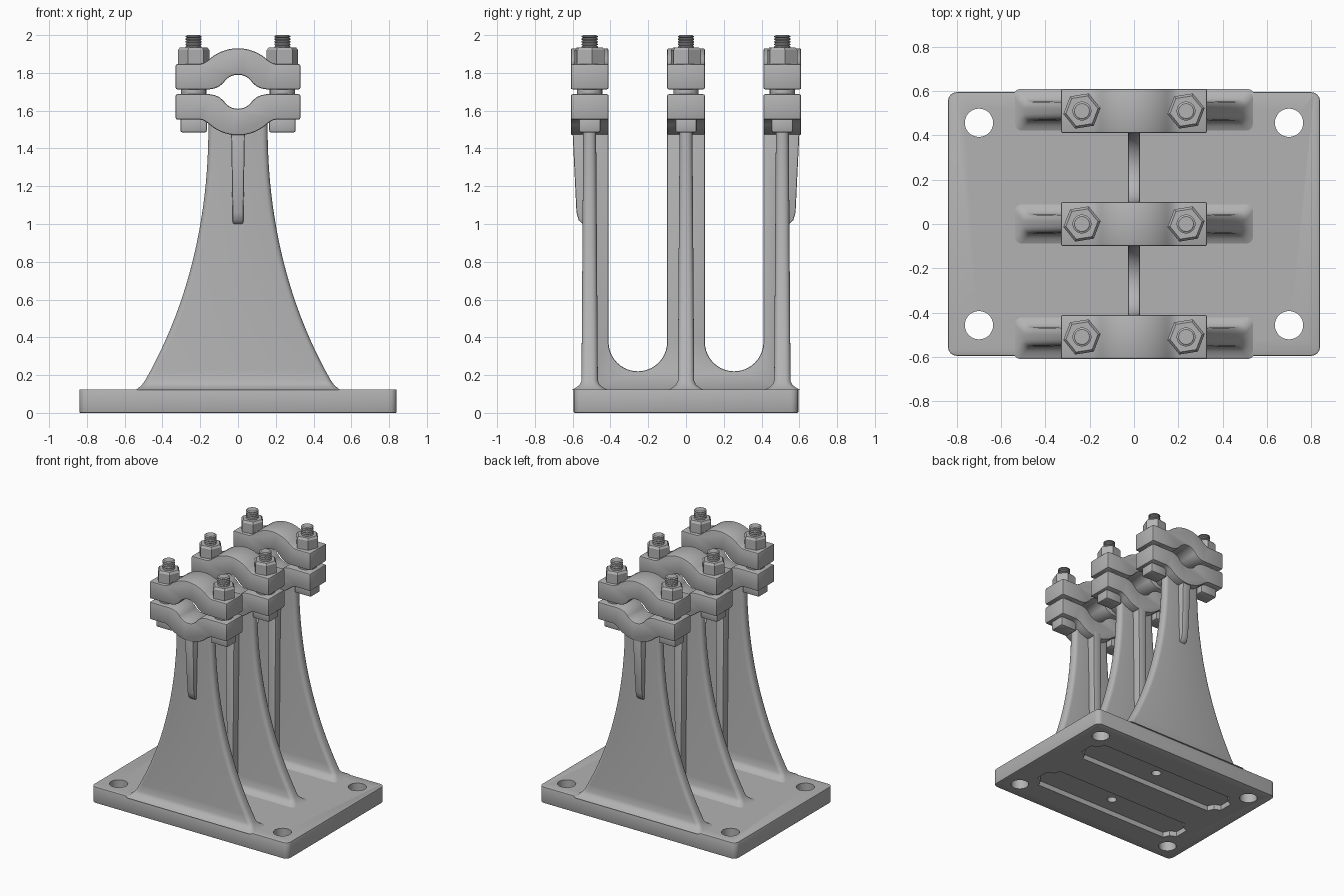
import bpy, bmesh
from math import sin, cos, pi, radians
from mathutils import Matrix

cube = bpy.data.objects.get("Cube")
if cube:
    bpy.data.objects.remove(cube, do_unlink=True)

grey = bpy.data.materials.new("cast grey")
grey.use_nodes = True
COLOUR = (0.45, 0.45, 0.45, 1)
grey.diffuse_color = COLOUR
grey.node_tree.nodes["Principled BSDF"].inputs["Base Color"].default_value = COLOUR


def arc(cx, cy, r, a0, a1, n):
    """Points along an arc, angles in degrees."""
    angles = [radians(a0 + (a1 - a0) * i / n) for i in range(n + 1)]
    return [(cx + r * cos(a), cy + r * sin(a)) for a in angles]


def finish(name, bm, bevel=0, segments=2):
    bmesh.ops.recalc_face_normals(bm, faces=bm.faces)
    mesh = bpy.data.meshes.new(name)
    bm.to_mesh(mesh)
    bm.free()
    mesh.materials.append(grey)
    obj = bpy.data.objects.new(name, mesh)
    bpy.context.collection.objects.link(obj)
    bpy.ops.object.select_all(action='DESELECT')
    obj.select_set(True)
    bpy.context.view_layer.objects.active = obj
    if bevel:
        mod = obj.modifiers.new("soft edges", 'BEVEL')
        mod.width, mod.segments = bevel, segments
        mod.limit_method, mod.angle_limit = 'ANGLE', radians(40)
        bpy.ops.object.modifier_apply(modifier=mod.name)
    bpy.ops.object.shade_smooth_by_angle(angle=radians(32))
    return obj


def prism(points, low, high, place):
    """Extrude a 2D outline; place maps (u, v, depth) to a position."""
    bm = bmesh.new()
    face = bm.faces.new([bm.verts.new(place(u, v, low)) for u, v in points])
    top = bmesh.ops.extrude_face_region(bm, geom=[face])["geom"]
    shift = [b - a for a, b in zip(place(0, 0, low), place(0, 0, high))]
    bmesh.ops.translate(bm, vec=shift, verts=[v for v in top if isinstance(v, bmesh.types.BMVert)])
    return bm


def loft(rings):
    bm = bmesh.new()
    rows = [[bm.verts.new(p) for p in ring] for ring in rings]
    n = len(rows[0])
    for a, b in zip(rows, rows[1:]):
        for i in range(n):
            bm.faces.new((a[i], a[(i + 1) % n], b[(i + 1) % n], b[i]))
    bm.faces.new(rows[0])
    bm.faces.new(rows[-1])
    return bm


def rounded_rect(w, d, r, n=4):
    corners = [(w - r, d - r), (r - w, d - r), (r - w, r - d), (w - r, r - d)]
    return [p for i, (x, y) in enumerate(corners) for p in arc(x, y, r, 90 * i, 90 * i + 90, n)]


def flat(u, v, d):
    return (u, v, d)


def circle(x, y, r, n=32):
    return arc(x, y, r, 0, 360, n)[:-1]


# Base plate with mounting holes and pockets underneath
base = finish("base_plate", prism(rounded_rect(0.84, 0.595, 0.04), 0, 0.125, flat), 0.006)
cutters = []
for sy in (-1, 1):
    for sx in (-1, 1):
        cutters.append(prism(circle(sx * 0.7, sy * 0.457, 0.064), -0.1, 0.3, flat))
    L, W, C = 0.66, 0.125, 0.07
    corner = [(L, W - C), (L - C * 0.7, W - C * 0.7), (L - C, W)]
    outline = []
    for mx, my in ((1, 1), (-1, 1), (-1, -1), (1, -1)):
        quarter = [(mx * x, sy * 0.25 + my * y) for x, y in corner]
        outline += quarter if mx * my > 0 else quarter[::-1]
    cutters.append(prism(outline, -0.1, 0.04, flat))
    cutters.append(prism(circle(0, sy * 0.25, 0.035, 20), -0.1, 0.08, flat))
for bm in cutters:
    cutter = finish("cutter", bm)
    cutter.hide_render = True
    mod = base.modifiers.new("cut", 'BOOLEAN')
    mod.operation, mod.object, mod.solver = 'DIFFERENCE', cutter, 'EXACT'
    bpy.context.view_layer.objects.active = base
    bpy.ops.object.modifier_apply(modifier=mod.name)
    bpy.data.objects.remove(cutter, do_unlink=True)
bpy.ops.object.select_all(action='DESELECT')
base.select_set(True)
bpy.ops.object.shade_smooth_by_angle(angle=radians(32))


# Flared upright with a fillet where it meets the plate
def upright(name, y):
    rings = []
    heights = [0.12, 0.125, 0.13, 0.138, 0.15, 0.17] + [0.17 + 1.39 * i / 24 for i in range(1, 25)]
    for z in heights:
        d = max(0, 1.5 - z)
        fillet = 0.045 * max(0, 1 - (z - 0.125) / 0.045) ** 2
        w = 0.157 + 0.165 * d ** 2 + 0.014 * d ** 4 + fillet * 0.4
        t = 0.034 + 0.007 * d + fillet
        rings.append([(px, y + py, z) for px, py in rounded_rect(w, t, 0.03)])
    finish(name, loft(rings))


# Clamp half: flat ears, domed middle, flared bore
def clamp_half(name, y, side):
    half = arc(0, 0, 0.09, 90, 32, 10)
    half += [(0.098, 0.029), (0.122, 0.018), (0.15, 0.013), (0.33, 0.013), (0.33, 0.147),
             (0.205, 0.147), (0.188, 0.15), (0.172, 0.158)]
    half += arc(0, 0, 0.23, 47, 90, 10)
    outline = half + [(-u, v) for u, v in half[-2:0:-1]]
    bm = prism(outline, y - 0.1, y + 0.1, lambda u, v, d: (u, d, 1.7 + side * v))
    finish(name, bm, 0.009)


def cylinder(name, x, y, z0, z1, r, n=24, turn=0, bevel=0.004):
    points = [(x + r * cos(turn + 2 * pi * i / n), y + r * sin(turn + 2 * pi * i / n)) for i in range(n)]
    finish(name, prism(points, z0, z1, flat), bevel)


def bolt(tag, x, y):
    # Rectangular head below, spacer in the gap
    bm = bmesh.new()
    size = Matrix.Diagonal((0.14, 0.114, 0.08, 1))
    bmesh.ops.create_cube(bm, size=1, matrix=Matrix.Translation((x, y, 1.525)) @ size)
    finish("bolt_head_" + tag, bm, 0.01)
    cylinder("spacer_" + tag, x, y, 1.68, 1.72, 0.067)
    # Hexagonal nut with a chamfered top
    rings = []
    for z, r in ((1.842, 0.085), (1.92, 0.085), (1.935, 0.073)):
        rings.append([(x + r * cos(a), y + r * sin(a), z)
                      for a in [radians(9) + pi * i / 3 for i in range(6)]])
    finish("nut_" + tag, loft(rings))
    # Threaded end
    rows = [(1.9, 0.036)]
    for i in range(5):
        z = 1.93 + i * 0.014
        rows += [(z, 0.036), (z + 0.004, 0.043), (z + 0.009, 0.043)]
    rows += [(1.997, 0.037), (2.0, 0.034)]
    finish("threaded_end_" + tag,
           loft([[(px, py, z) for px, py in circle(x, y, r, 20)] for z, r in rows]))


for place, y in (("front", -0.51), ("middle", 0), ("back", 0.51)):
    upright(place + "_upright", y)
    clamp_half(place + "_upper_clamp", y, 1)
    clamp_half(place + "_lower_clamp", y, -1)
    for hand, x in (("left", 0.235), ("right", -0.235)):
        bolt(place + "_" + hand, x, y)

# Central rib: two U-shaped webs joining the uprights, short tapered ribs outside
side = [(-0.5, 0.12), (-0.5, 0.99), (-0.545, 0.998), (-0.568, 1.02), (-0.58, 1.06), (-0.602, 1.52), (-0.41, 1.52)]
side += arc(-0.255, 0.375, 0.155, 180, 360, 20) + [(-0.1, 1.52)]
rib = prism(side + [(-u, v) for u, v in reversed(side)], -0.028, 0.028, lambda u, v, d: (d, u, v))
for v in rib.verts:
    v.co.x *= 1 + 0.3 * max(0, v.co.z - 1) / 0.5
finish("central_rib", rib, 0.008)
